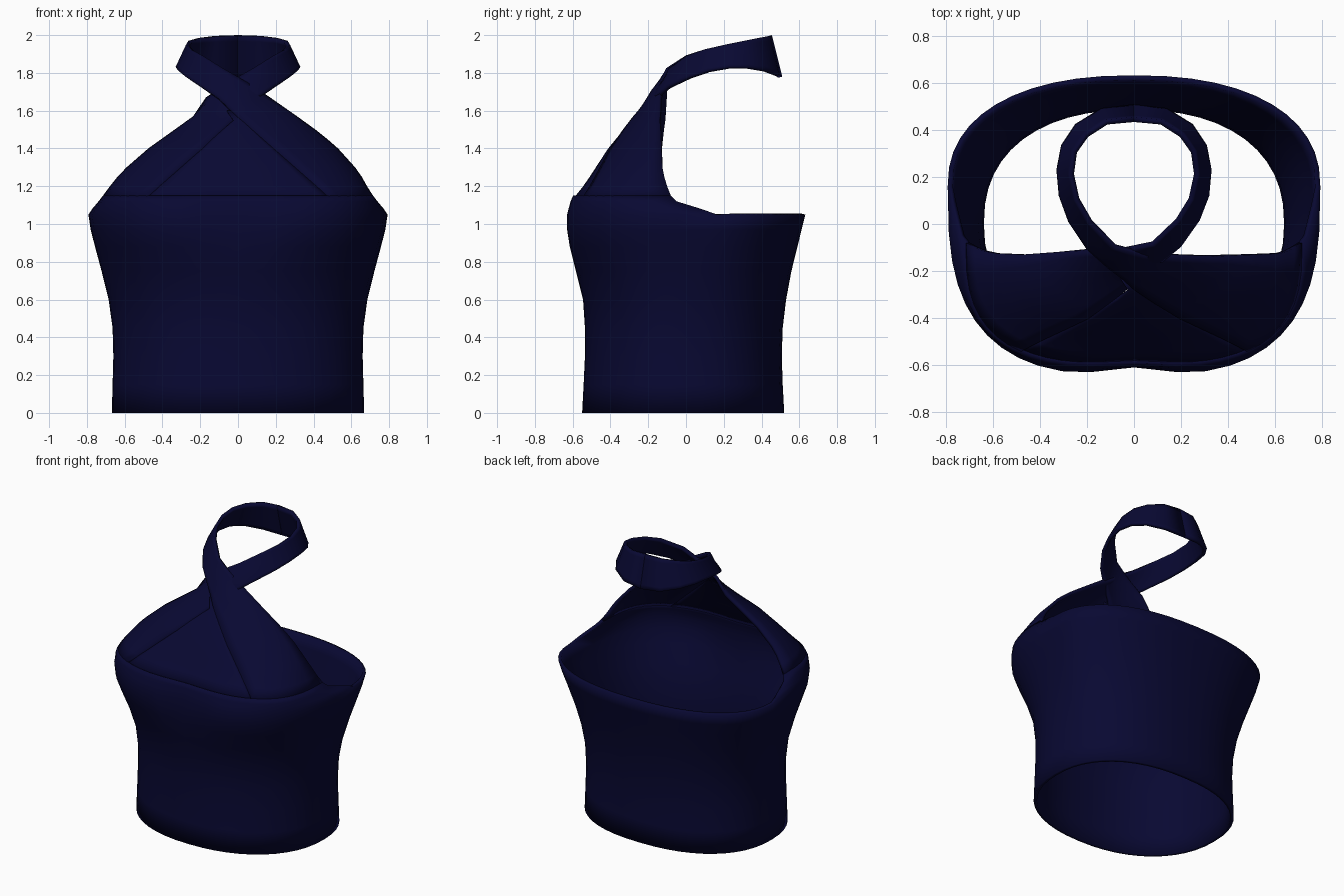
import bpy, bmesh, math

if "Cube" in bpy.data.objects:
    bpy.data.objects.remove(bpy.data.objects["Cube"])

navy = bpy.data.materials.new("navy fabric")
navy.diffuse_color = (0.0025, 0.0025, 0.032, 1)
navy.use_nodes = True
navy.node_tree.nodes["Principled BSDF"].inputs["Base Color"].default_value = navy.diffuse_color

# Body sections: z, half width, y of widest point, front y, back y, roundness
SECTIONS = [
    (0.00, .668, .00, -.550, .520, 2.2),
    (0.15, .664, .00, -.542, .512, 2.2),
    (0.30, .660, .00, -.535, .507, 2.2),
    (0.45, .664, .01, -.535, .512, 2.2),
    (0.60, .685, .03, -.545, .530, 2.25),
    (0.75, .722, .06, -.585, .558, 2.4),
    (0.88, .757, .10, -.630, .590, 2.6),
    (0.97, .780, .13, -.648, .612, 2.8),
    (1.05, .792, .16, -.645, .632, 2.9),
    (1.08, .772, .08, -.636, 0, 2.9),
    (1.12, .738, -.05, -.622, 0, 2.9),
    (1.15, .715, -.08, -.607, 0, 2.9),
    (1.20, .678, -.10, -.560, 0, 2.8),
    (1.25, .638, -.115, -.522, 0, 2.65),
    (1.30, .590, -.125, -.488, 0, 2.5),
    (1.40, .475, -.130, -.422, 0, 2.25),
    (1.50, .335, -.135, -.340, 0, 2.0),
    (1.57, .238, -.140, -.280, 0, 2.0),
]


def section(z):
    for a, b in zip(SECTIONS, SECTIONS[1:]):
        if z <= b[0] + 1e-6:
            f = (z - a[0]) / (b[0] - a[0])
            return [p + (q - p) * f for p, q in zip(a, b)]
    return list(SECTIONS[-1])


def point(z, t, push=0.0, widen=0.0):
    """Surface point at height z; t = 0 is the front, +-90 degrees the sides."""
    _, w, yc, yf, yb, p = section(z)
    s, c = math.sin(t), math.cos(t)
    if c < -1e-6:
        p = 2.3
    x = w * math.copysign(abs(s) ** (2 / p), s)
    reach = (yf - yc) if c >= 0 else (yb - yc)
    y = yc + reach * abs(c) ** (2 / p)
    if c > 0:  # shallow dip between the busts
        y += .04 * math.exp(-(x / .18) ** 2) * math.exp(-((z - 1.0) / .15) ** 2)
    return (x + widen, y + push, z)


def make(name, rows, closed_rows=0, thickness=.022):
    """Quad grid from rows of points, given thickness towards the inside."""
    bm = bmesh.new()
    grid = [[bm.verts.new(p) for p in row] for row in rows]
    for r in range(len(grid) - 1):
        lo, hi = grid[r], grid[r + 1]
        for c in range(min(len(lo), len(hi)) - 1):
            bm.faces.new((lo[c], lo[c + 1], hi[c + 1], hi[c]))
        if r + 1 < closed_rows:
            bm.faces.new((lo[-1], lo[0], hi[0], hi[-1]))
    mesh = bpy.data.meshes.new(name)
    bm.to_mesh(mesh)
    bm.free()
    mesh.materials.append(navy)
    ob = bpy.data.objects.new(name, mesh)
    bpy.context.collection.objects.link(ob)
    mod = ob.modifiers.new("cloth thickness", 'SOLIDIFY')
    mod.thickness = thickness
    mod.offset = -1
    bpy.context.view_layer.objects.active = ob
    ob.select_set(True)
    bpy.ops.object.shade_smooth_by_angle(angle=math.radians(40))
    ob.select_set(False)
    return ob


# Bodice: full rings to the back edge, front half only up to the bust seam
N = 24
front = [math.pi * (i / N - .5) for i in range(N + 1)]
back = [math.pi * (i / N + .5) for i in range(1, N)]
rows, rings = [], 0
for sec in SECTIONS:
    if sec[0] <= 1.051:
        rows.append([point(sec[0], t) for t in front + back])
        rings += 1
    elif sec[0] <= 1.151:
        rows.append([point(sec[0], t) for t in front])
make("bodice", rows, rings)


def keyhole_angle(z):
    """Angle of the slanted inner panel edge at height z."""
    _, w, _, _, _, p = section(z)
    x = max(0.0, .48 * (1.57 - z) / .42)
    return math.asin(min(1, (x / w)) ** (p / 2))


# Triangular centre insert, set slightly behind the crossing panels
insert = [[point(z, keyhole_angle(z) * k / 6, .010) for k in range(-6, 7)]
          for z in (1.14, 1.2, 1.25, 1.3, 1.4, 1.5, 1.55)]
insert.append([point(1.60, .25 * k / 6, .045) for k in range(-6, 7)])
make("centre_insert", insert, thickness=.015)

# Neck strap: lower edge and upper edge from the crossing to the nape
STRAP = [
    ((-.05, -.235, 1.615), (.170, -.140, 1.67)),
    ((-.11, -.190, 1.67), (.050, -.135, 1.75)),
    ((-.20, -.110, 1.73), (-.08, -.105, 1.825)),
    ((-.28, .010, 1.782), (-.19, .000, 1.893)),
    ((-.32, .120, 1.815), (-.25, .100, 1.925)),
    ((-.33, .230, 1.832), (-.275, .210, 1.95)),
    ((-.31, .335, 1.83), (-.262, .310, 1.97)),
    ((-.25, .425, 1.815), (-.21, .385, 1.985)),
    ((-.14, .493, 1.79), (-.12, .443, 1.996)),
    ((0, .510, 1.78), (0, .455, 2.0)),
]
COLS = 8


def halter(name, side, set_back, extra):
    """Bust panel running up into its strap; side = 1 starts at +x."""
    rows = []
    for z in (1.15, 1.2, 1.25, 1.3, 1.35, 1.4, 1.45, 1.5, 1.57):
        a = keyhole_angle(z)
        d = set_back * max(0, (z - 1.4) / .17)
        wide = extra * min(1, max(0, (z - 1.18) / .3))
        rows.append([point(z, a + (math.pi / 2 - a) * k / COLS, d, wide * k / COLS)
                     for k in range(COLS + 1)])
    for i, (lo, hi) in enumerate(STRAP):
        d = set_back * max(0, 1 - i / 4)
        bulge = .03 * max(0, 1 - i / 3)
        row = []
        for k in range(COLS + 1):
            f = k / COLS
            x, y, z = (p + (q - p) * f for p, q in zip(lo, hi))
            row.append((x, y + d - bulge * math.sin(math.pi * f), z))
        rows.append(row)
    if side < 0:
        rows = [[(-x, y, z) for x, y, z in reversed(r)] for r in rows]
    make(name, rows)


halter("front_halter_panel", 1, 0, .075)
halter("rear_halter_panel", -1, .025, 0)
